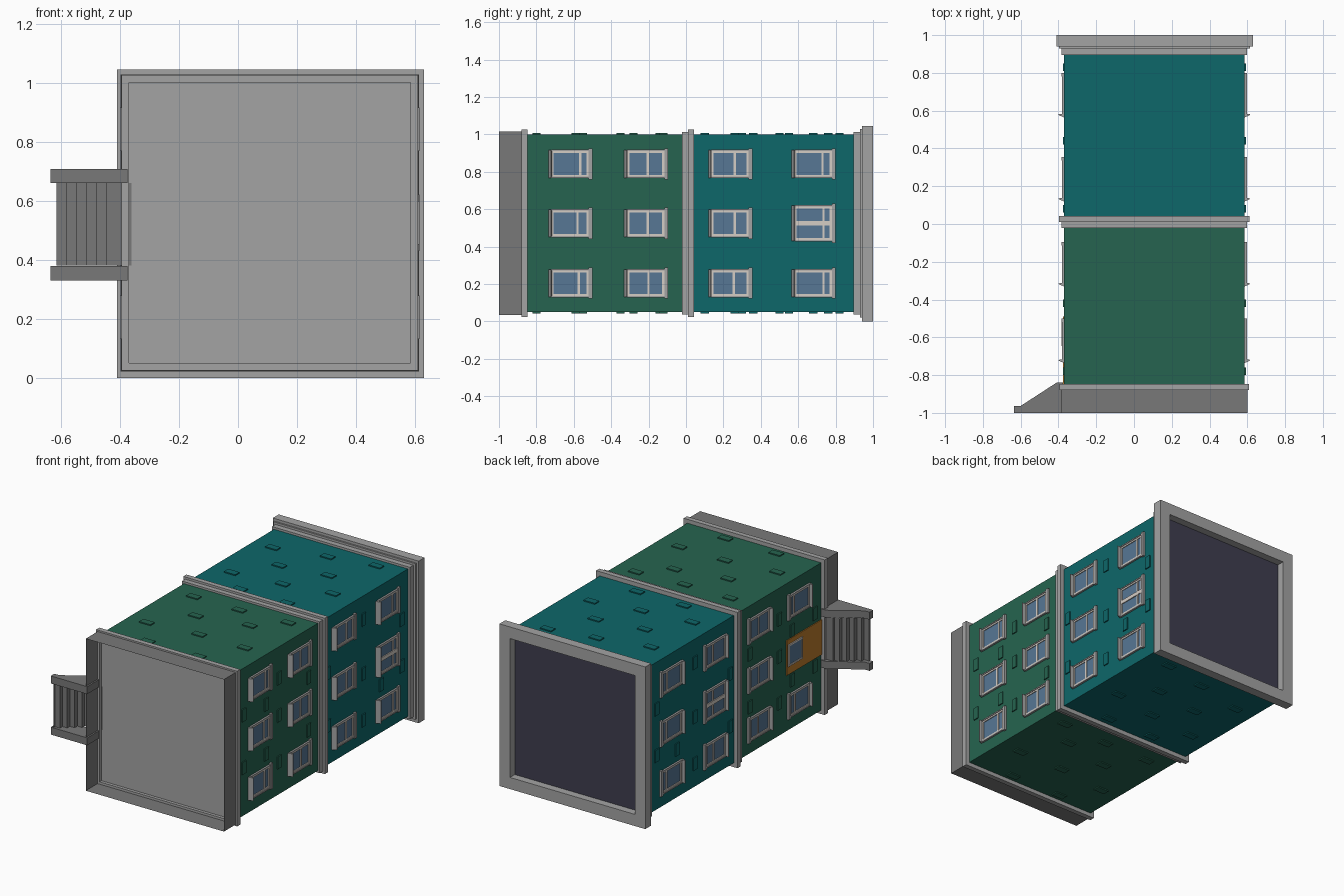
import bpy, bmesh

if "Cube" in bpy.data.objects:
    bpy.data.objects.remove(bpy.data.objects["Cube"])

def mat(name, r, g, b):
    m = bpy.data.materials.new(name)
    m.diffuse_color = (r, g, b, 1)
    m.use_nodes = True
    m.node_tree.nodes["Principled BSDF"].inputs["Base Color"].default_value = m.diffuse_color
    return m

GREY = mat("light_grey", .37, .37, .37)
DARK = mat("dark_grey", .19, .19, .19)
GREEN = mat("green_wall", .019, .127, .08)
TEAL = mat("teal_wall", .004, .135, .143)
ROOF = mat("dark_roof", .05, .048, .078)
WHITE = mat("window_white", .66, .61, .56)
GLASS = mat("glass_blue", .095, .185, .30)
WOOD = mat("door_orange", .5, .2, .025)

# wall planes of the building body
X0, X1, Z0, Z1 = -.37, .585, .05, 1.0

def finish(bm, name, m):
    bmesh.ops.recalc_face_normals(bm, faces=bm.faces)
    me = bpy.data.meshes.new(name)
    bm.to_mesh(me)
    bm.free()
    me.materials.append(m)
    ob = bpy.data.objects.new(name, me)
    bpy.context.collection.objects.link(ob)
    return ob

def prism(bm, pts, z0, z1):
    """Extrude an outline in x/y from z0 to z1."""
    a = [bm.verts.new((x, y, z0)) for x, y in pts]
    b = [bm.verts.new((x, y, z1)) for x, y in pts]
    bm.faces.new(a)
    bm.faces.new(b[::-1])
    n = len(pts)
    for i in range(n):
        j = (i + 1) % n
        bm.faces.new((a[i], b[i], b[j], a[j]))

def box(bm, xa, xb, ya, yb, za, zb):
    prism(bm, [(xa, ya), (xb, ya), (xb, yb), (xa, yb)], za, zb)

def boxes(name, m, *dims):
    bm = bmesh.new()
    for d in dims:
        box(bm, *d)
    return finish(bm, name, m)

def grown(g, ya, yb):
    return (X0 - g, X1 + g, ya, yb, Z0 - g, Z1 + g)

# two storeys blocks of wall
boxes("lower_walls", GREEN, grown(0, -.85, .01))
boxes("upper_walls", TEAL, grown(0, .01, .945))

# hollow base, open at the bottom, with the floor inside
bm = bmesh.new()
g = .015
ring = [(X0 - g, Z0 - g), (X1 + g, Z0 - g), (X1 + g, Z1 + g), (X0 - g, Z1 + g)]
for i in range(4):
    (xa, za), (xb, zb) = ring[i], ring[(i + 1) % 4]
    bm.faces.new([bm.verts.new(p) for p in
                  ((xa, -1, za), (xb, -1, zb), (xb, -.87, zb), (xa, -.87, za))])
finish(bm, "base_walls", DARK)
boxes("base_floor", GREY, (X0 - .01, X1 + .015, -.86, -.852, Z0 - .012, Z1 + .012))

# ledges around the walls
def ledge(bm, g, ya, yb):
    xa, xb, _, _, za, zb = grown(g, ya, yb)
    box(bm, xa, xb, ya, yb, za, Z0)
    box(bm, xa, xb, ya, yb, Z1, zb)
    box(bm, xa, X0, ya, yb, Z0, Z1)
    box(bm, X1, xb, ya, yb, Z0, Z1)

for name, steps in {"base_ledge": [(.025, -.88, -.848)],
                    "middle_ledge": [(.013, -.022, .01), (.027, .01, .042)],
                    "roof_ledge": [(.014, .895, .93), (.028, .93, .942)]}.items():
    bm = bmesh.new()
    for s in steps:
        ledge(bm, *s)
    finish(bm, name, GREY)

# roof parapet and sunken roof
A, B, C, D, w = -.41, .63, 0, 1.045, .075
boxes("roof_parapet", GREY,
      (A, B, .94, 1, C, C + w), (A, B, .94, 1, D - w, D),
      (A, A + w, .94, 1, C + w, D - w), (B - w, B, .94, 1, C + w, D - w))
boxes("roof", ROOF, (A + w, B - w, .945, .951, C + w, D - w))

# windows on both long sides
COLS = [-.62, -.215, .235, .68]
ROWS = [.205, .525, .842]
SHIFT = [[.046, .015, .02, .055], [.04, .01, .025, .055], [.055, .01, .025, .05]]
trim, frame, glass, sill = (bmesh.new() for _ in range(4))

def side_box(bm, s, out, ya, yb, za, zb):
    x = X1 if s > 0 else X0
    xa, xb = sorted((x - s * .005, x + s * out))
    box(bm, xa, xb, ya, yb, za, zb)

def window(s, y, z, h, shift, bar):
    x = X1 if s > 0 else X0
    ya, yb = y - .1, y + .1
    side_box(glass, s, .003, ya, yb, z - h, z + h)
    for k in (-1, 1):
        a, b = sorted((z + k * h, z + k * (h - .01)))
        side_box(frame, s, .008, ya, yb, a, b)
        a, b = sorted((z + k * h, z + k * (h + .008)))
        side_box(trim, s, .012, ya, yb, a, b)
    for yy, t in ((ya + .006, .006), (yb - .006, .006), (y + shift, .006)):
        side_box(frame, s, .008, yy - t, yy + t, z - h, z + h)
    if bar:
        side_box(frame, s, .009, ya, yb, z - .012, z + .012)
    # lintel and wedge shaped sill
    side_box(trim, s, .014, yb, yb + .02, z - h - .015, z + h + .015)
    prism(sill, [(x, ya - .016), (x + s * .03, ya - .003), (x + s * .03, ya + .001),
                 (x, ya + .003)], z - h - .006, z + h + .006)

for s in (1, -1):
    for r, z in enumerate(ROWS):
        for c, y in enumerate(COLS):
            if s < 0 and r == 1 and c == 0:
                continue
            big = r == 1 and c == (3 if s > 0 else 2)
            window(s, y, z, .09 if big else .068, SHIFT[r][c], big)

# door with its small window
bm = bmesh.new()
side_box(bm, -1, .006, -.85, -.49, .41, .635)
finish(bm, "door", WOOD)
side_box(glass, -1, .009, -.64, -.505, .47, .6)
for d in ((-.645, -.635, .465, .605), (-.51, -.5, .465, .605),
          (-.645, -.5, .465, .475), (-.645, -.5, .595, .605)):
    side_box(frame, -1, .013, *d)

finish(trim, "window_trim", GREY)
finish(frame, "window_frames", WHITE)
finish(glass, "window_glass", GLASS)
finish(sill, "window_sills", GREY)

# raised bricks scattered over the four walls
SPOTS_LOW = [(-.8, .3), (-.8, .68), (-.59, .14), (-.55, .5), (-.55, .84),
             (-.35, .33), (-.28, .68), (-.14, .16), (-.14, .5), (-.12, .85)]
SPOTS_UP = [(.1, .33), (.1, .68), (.26, .15), (.3, .5), (.36, .83),
            (.5, .33), (.55, .66), (.68, .15), (.76, .5), (.82, .82)]
SIDE_SPOTS = {-.42: (.26, .56, .8), -.78: (.36, .7), -.55: (.36, .68), -.12: (.35, .69),
              .08: (.3, .64), .44: (.2, .5, .85), .62: (.36,), .83: (.4, .7)}
low, up = bmesh.new(), bmesh.new()
for bm, spots in ((low, SPOTS_LOW), (up, SPOTS_UP)):
    for y, t in spots:
        x = X0 + t * (X1 - X0)
        box(bm, x - .04, x + .04, y - .022, y + .022, Z1 - .004, Z1 + .007)
        box(bm, x - .04, x + .04, y - .022, y + .022, Z0 - .007, Z0 + .004)
for y, zs in SIDE_SPOTS.items():
    for z in zs:
        for s in (1, -1):
            side_box(low if y < 0 else up, s, .007, y - .02, y + .02, z - .04, z + .04)
finish(low, "lower_bricks", GREEN)
finish(up, "upper_bricks", TEAL)

# entrance stairs: thin stepped treads between two sloping side walls
bm = bmesh.new()
n, xs, ys = 5, -.615, -.985
path = [(xs, -1)]
for i in range(n):
    path += [(xs + i * .034, ys + i * .027), (xs + (i + 1) * .034, ys + i * .027)]
path += [(-.445, -.862), (-.36, -.862)]
prev = None
for x, y in path:
    cur = [bm.verts.new((x, y, z)) for z in (.38, .66)]
    if prev:
        bm.faces.new((prev[0], cur[0], cur[1], prev[1]))
    prev = cur
finish(bm, "stairs", DARK)
bm = bmesh.new()
outline = [(-.635, -1), (-.375, -1), (-.375, -.84), (-.41, -.84), (-.6, -.963), (-.635, -.963)]
for z in (.33, .66):
    prism(bm, outline, z, z + .048)
finish(bm, "stair_side_walls", DARK)
